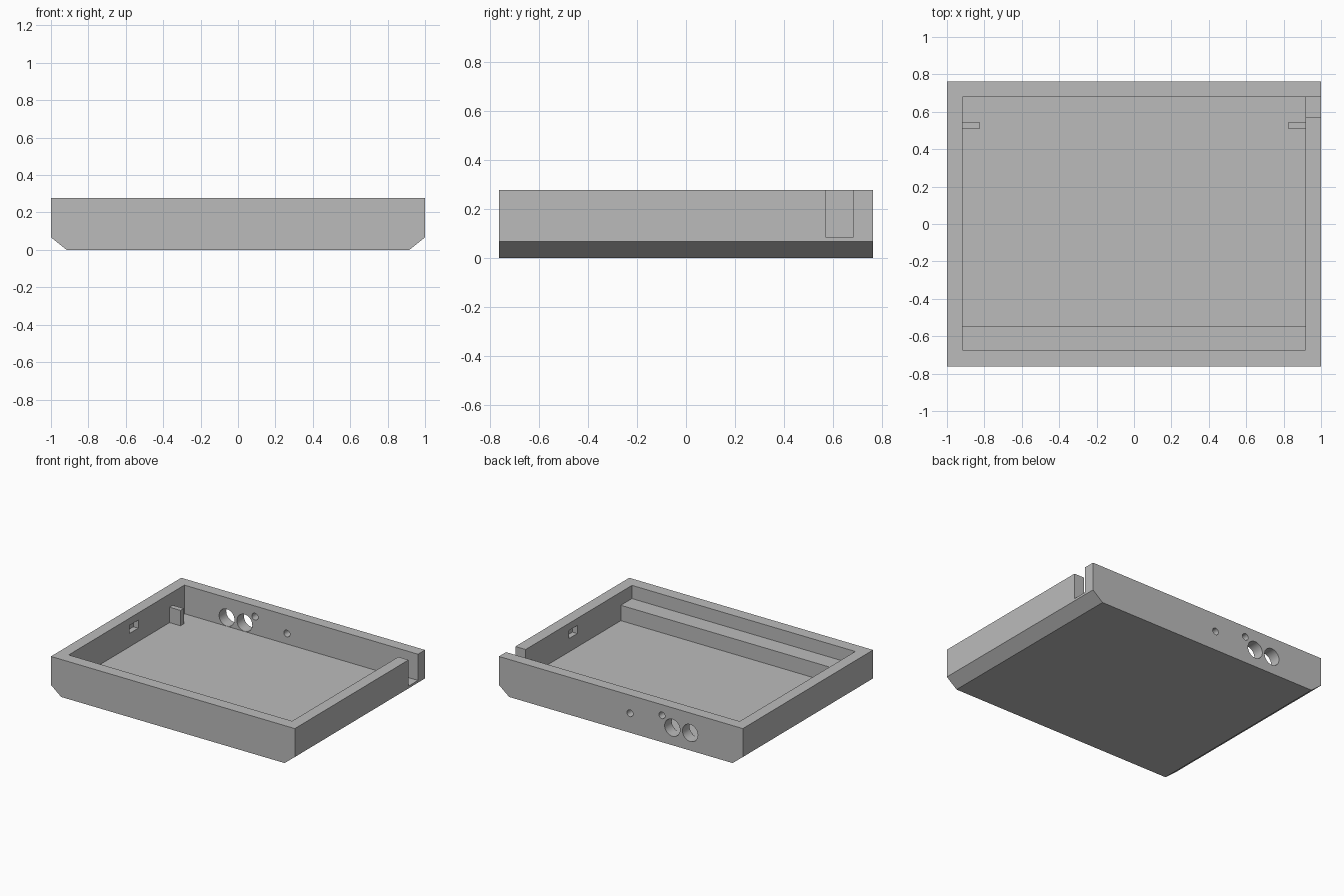
import bpy, bmesh, math
from mathutils import Matrix, Vector

cube = bpy.data.objects.get("Cube")
if cube:
    bpy.data.objects.remove(cube, do_unlink=True)

grey = bpy.data.materials.new("plain grey")
grey.use_nodes = True
COLOUR = (0.5, 0.5, 0.5, 1)
grey.diffuse_color = COLOUR
grey.node_tree.nodes["Principled BSDF"].inputs["Base Color"].default_value = COLOUR

HX, HY, TOP = 1.0, 0.763, 0.278      # outer half sizes and height
IX, BACK, FRONT = 0.916, 0.68, -0.675  # cavity walls
FLOOR, STEP = 0.066, 0.18


def make_object(name, bm):
    bmesh.ops.recalc_face_normals(bm, faces=bm.faces)
    mesh = bpy.data.meshes.new(name)
    bm.to_mesh(mesh)
    bm.free()
    mesh.materials.append(grey)
    obj = bpy.data.objects.new(name, mesh)
    bpy.context.collection.objects.link(obj)
    return obj


def box(name, x, y, z):
    bm = bmesh.new()
    size = [b - a for a, b in (x, y, z)]
    mid = Vector([(a + b) / 2 for a, b in (x, y, z)])
    bmesh.ops.create_cube(bm, size=1, matrix=Matrix.Translation(mid) @ Matrix.Diagonal((*size, 1)))
    return make_object(name, bm)


def cylinder(name, x, z, radius):
    bm = bmesh.new()
    place = Matrix.Translation((x, (BACK + HY) / 2, z)) @ Matrix.Rotation(math.pi / 2, 4, 'X')
    bmesh.ops.create_cone(bm, cap_ends=True, segments=32, radius1=radius, radius2=radius,
                          depth=0.2, matrix=place)
    return make_object(name, bm)


def cut(target, cutter):
    mod = target.modifiers.new(cutter.name, 'BOOLEAN')
    mod.operation = 'DIFFERENCE'
    mod.solver = 'EXACT'
    mod.object = cutter
    cutter.hide_render = True
    cutter.hide_viewport = True
    cutter.display_type = 'WIRE'


# Tray body: end profile with chamfered lower edges, extruded front to back
bm = bmesh.new()
profile = [(-IX, 0), (IX, 0), (HX, 0.067), (HX, TOP), (-HX, TOP), (-HX, 0.067)]
face = bm.faces.new([bm.verts.new((x, -HY, z)) for x, z in profile])
extruded = bmesh.ops.extrude_face_region(bm, geom=[face])["geom"]
bmesh.ops.translate(bm, vec=(0, 2 * HY, 0),
                    verts=[v for v in extruded if isinstance(v, bmesh.types.BMVert)])
tray = make_object("tray", bm)

# Cavity, side wall slot and shallow pockets inside the side walls
cutters = [
    box("cavity_cutter", (-IX, IX), (FRONT, BACK), (FLOOR, 0.5)),
    box("slot_cutter", (IX - 0.05, HX + 0.1), (0.57, BACK), (0.084, 0.5)),
    box("right_pocket_cutter", (-IX - 0.04, -IX + 0.05), (0.04, 0.14), (0.165, 0.225)),
    box("left_pocket_cutter", (IX - 0.05, IX + 0.04), (-0.035, 0.065), (0.165, 0.225)),
]
# Round ports through the back wall
for i, (x, z, r) in enumerate([(-0.075, 0.144, 0.025), (-0.337, 0.199, 0.025),
                               (-0.422, 0.13, 0.063), (-0.568, 0.13, 0.063)]):
    cutters.append(cylinder(f"port_cutter_{i}", x, z, r))
for cutter in cutters:
    cut(tray, cutter)

# Apply the cuts and drop the helpers
bpy.context.view_layer.update()
result = bpy.data.meshes.new_from_object(tray.evaluated_get(bpy.context.evaluated_depsgraph_get()))
tray.modifiers.clear()
tray.data = result
for cutter in cutters:
    bpy.data.objects.remove(cutter, do_unlink=True)
bpy.context.view_layer.objects.active = tray
tray.select_set(True)
bpy.ops.object.shade_smooth_by_angle(angle=math.radians(30))

# Raised ledge along the front wall, sunk slightly into the walls
box("front_ledge", (-IX - 0.01, IX + 0.01), (FRONT - 0.01, -0.545), (FLOOR - 0.01, STEP))

# Small support tabs on both side walls
for side, s in (("left", 1), ("right", -1)):
    box(side + "_tab", sorted((s * 0.827, s * (IX + 0.01))), (0.507, 0.546), (FLOOR - 0.01, STEP))
